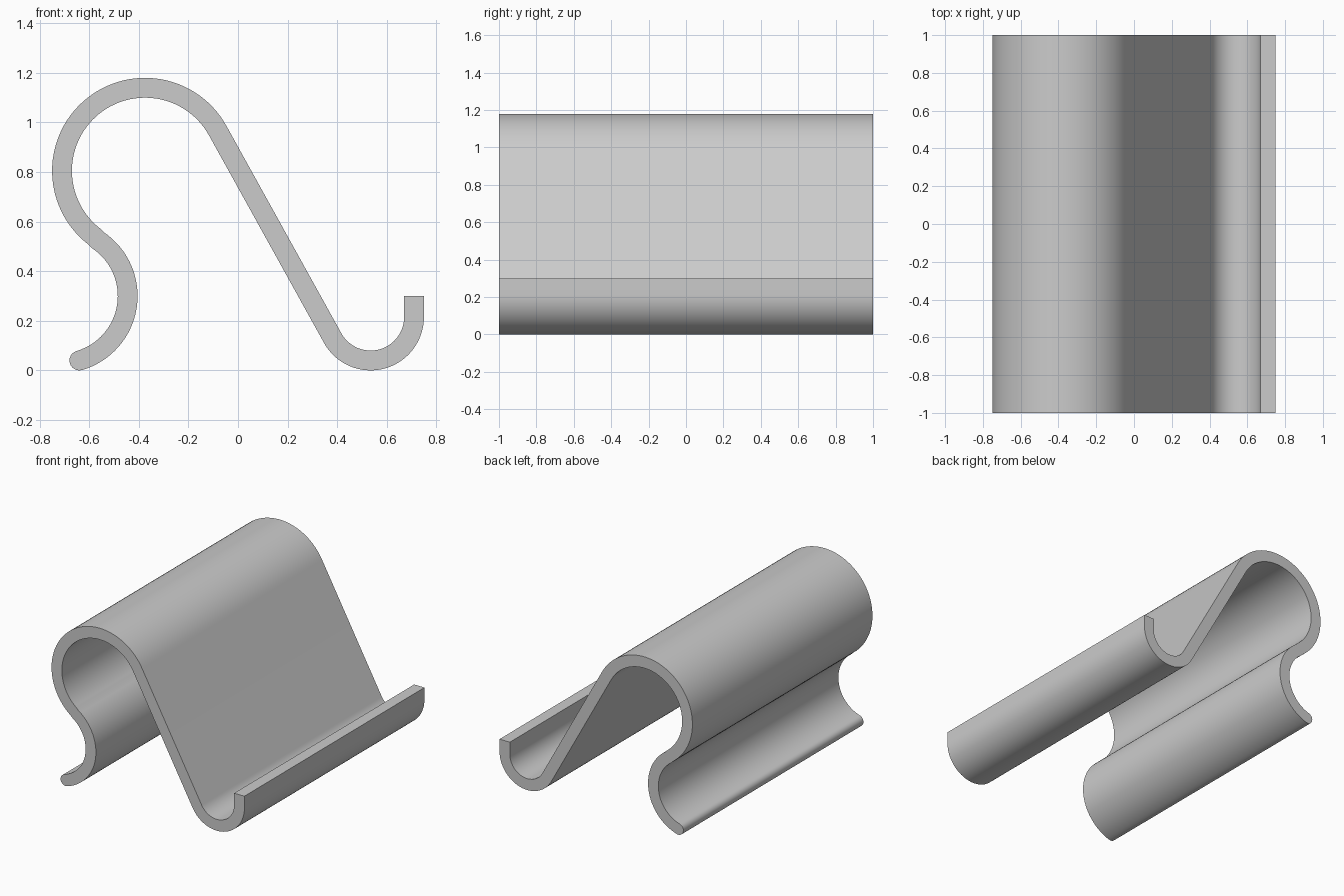
import bpy, bmesh
from math import sin, cos, radians, atan2, asin, hypot, degrees
from mathutils import Vector

if "Cube" in bpy.data.objects:
    bpy.data.objects.remove(bpy.data.objects["Cube"])

HALF_T = 0.04      # half the sheet thickness
LENGTH = 2.0


def arc(centre, radius, start, end, steps):
    """Points on an arc in the xz plane, angles in degrees."""
    angles = [radians(start + (end - start) * i / steps) for i in range(steps + 1)]
    return [Vector((centre[0] + radius * cos(a), centre[1] + radius * sin(a))) for a in angles]


# Three tangent bends: foot curl, big top curve, front lip
foot_c, foot_r = (-0.716, 0.30), 0.271
top_c, top_r = (-0.375, 0.805), 0.335
lip_c, lip_r = (0.535, 0.215), 0.175

# Angles where neighbouring bends meet
join = degrees(atan2(top_c[1] - foot_c[1], top_c[0] - foot_c[0]))
dx, dz = lip_c[0] - top_c[0], lip_c[1] - top_c[1]
slope = degrees(atan2(dz, dx) - asin((top_r + lip_r) / hypot(dx, dz)))
normal = slope + 90
foot_start = -73.7


def edge(side):
    """One face of the sheet; side is +1 for the outer face of the top curve."""
    o = side * HALF_T
    return (arc(foot_c, foot_r - o, foot_start, join, 32)
            + arc(top_c, top_r + o, join + 180, normal, 56)[1:]
            + arc(lip_c, lip_r - o, normal + 180, 360, 36)
            + [Vector((lip_c[0] + lip_r - o, 0.30))])


# Rounded tip of the foot
a = radians(foot_start)
tip_c = (foot_c[0] + foot_r * cos(a), foot_c[1] + foot_r * sin(a))
tip = arc(tip_c, HALF_T, foot_start, foot_start - 180, 12)[1:-1]

outline = edge(1) + edge(-1)[::-1] + tip

# Extrude the bent profile along y
bm = bmesh.new()
face = bm.faces.new([bm.verts.new((p.x, -LENGTH / 2, p.y)) for p in outline])
ext = bmesh.ops.extrude_face_region(bm, geom=[face], use_keep_orig=True)
moved = [v for v in ext["geom"] if isinstance(v, bmesh.types.BMVert)]
bmesh.ops.translate(bm, verts=moved, vec=(0, LENGTH, 0))
bmesh.ops.recalc_face_normals(bm, faces=bm.faces)

mesh = bpy.data.meshes.new("bent_sheet_stand")
bm.to_mesh(mesh)
bm.free()
stand = bpy.data.objects.new("bent_sheet_stand", mesh)
bpy.context.collection.objects.link(stand)

# Smooth bends, crisp rims
bpy.context.view_layer.objects.active = stand
stand.select_set(True)
bpy.ops.object.shade_smooth_by_angle(angle=radians(30))
